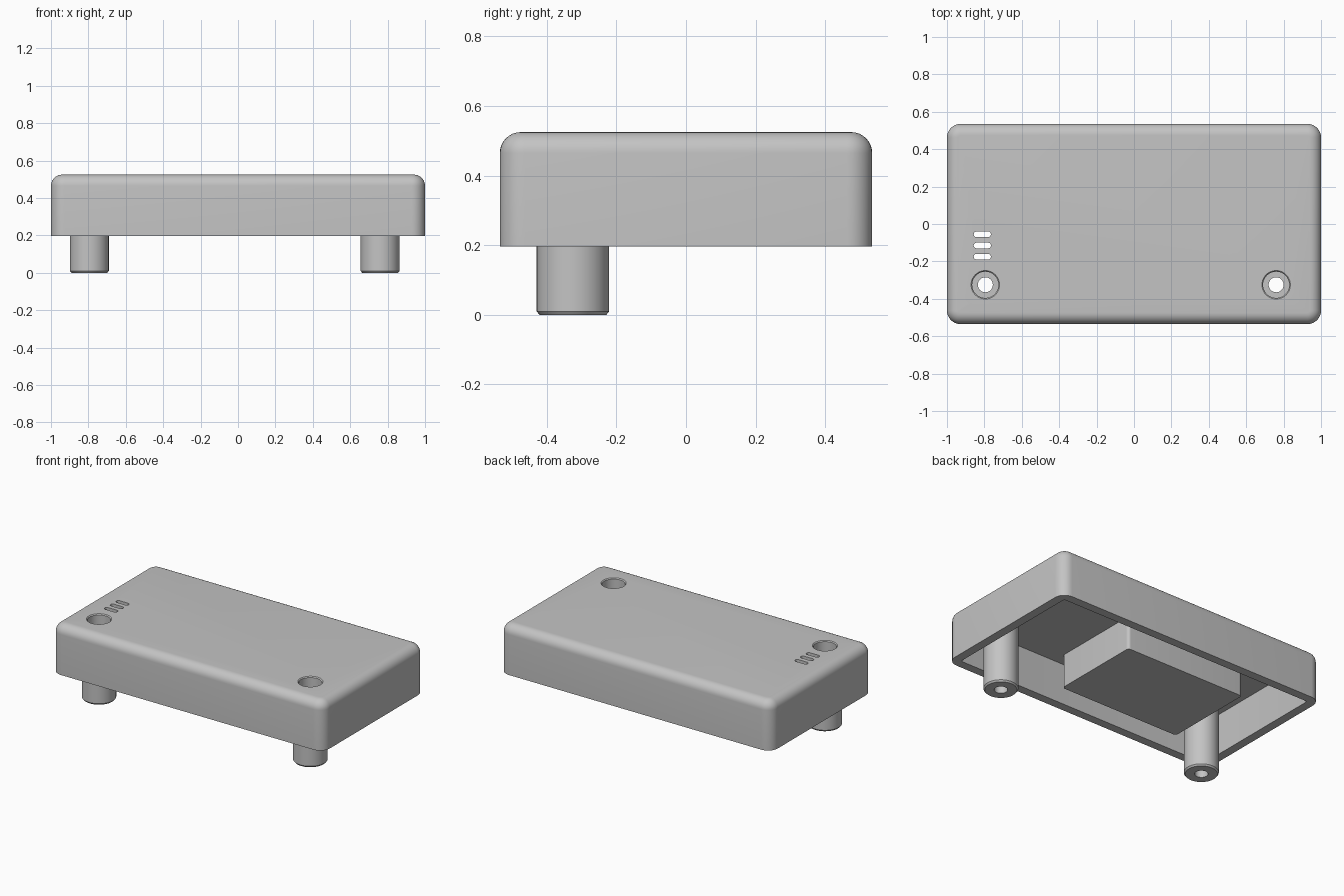
import bpy, bmesh, math
from mathutils import Vector

if "Cube" in bpy.data.objects:
    bpy.data.objects.remove(bpy.data.objects["Cube"])

TOP, RIM, CEILING, WALL = 0.525, 0.197, 0.468, 0.058
POSTS = {"left": (0.76, -0.325), "right": (-0.795, -0.325)}

grey = bpy.data.materials.new("plain grey")
grey.use_nodes = True
grey.diffuse_color = (0.55, 0.55, 0.55, 1)
grey.node_tree.nodes["Principled BSDF"].inputs["Base Color"].default_value = grey.diffuse_color


def finish(name, bm):
    bmesh.ops.recalc_face_normals(bm, faces=bm.faces)
    mesh = bpy.data.meshes.new(name)
    bm.to_mesh(mesh)
    bm.free()
    ob = bpy.data.objects.new(name, mesh)
    bpy.context.collection.objects.link(ob)
    mesh.materials.append(grey)
    return ob


def box(name, lo, hi, radius=0, top_radius=0, segments=8):
    """Box with rounded upright edges and, if asked, a rounded top rim."""
    lo, hi = Vector(lo), Vector(hi)
    bm = bmesh.new()
    bmesh.ops.create_cube(bm, size=1)
    for v in bm.verts:
        v.co = Vector(c * s + m for c, s, m in zip(v.co, hi - lo, (lo + hi) / 2))
    if radius:
        upright = [e for e in bm.edges if abs(e.verts[0].co.z - e.verts[1].co.z) > 1e-4]
        bmesh.ops.bevel(bm, geom=upright, offset=radius, segments=segments,
                        profile=0.5, affect='EDGES')
    if top_radius:
        rim = [e for e in bm.edges if all(v.co.z > hi.z - 1e-4 for v in e.verts)]
        bmesh.ops.bevel(bm, geom=rim, offset=top_radius, segments=segments,
                        profile=0.5, affect='EDGES')
    return finish(name, bm)


def lathe(name, profile, centre, closed=False):
    """Revolve (radius, height) points about an upright axis."""
    bm = bmesh.new()
    verts = [bm.verts.new((r, 0, z)) for r, z in profile]
    pairs = list(zip(verts, verts[1:]))
    if closed:
        pairs.append((verts[-1], verts[0]))
    edges = [bm.edges.new(p) for p in pairs]
    bmesh.ops.spin(bm, geom=verts + edges, cent=(0, 0, 0), axis=(0, 0, 1),
                   angle=math.tau, steps=48, use_duplicate=False)
    bmesh.ops.remove_doubles(bm, verts=bm.verts, dist=1e-4)
    bmesh.ops.translate(bm, verts=bm.verts, vec=(*centre, 0))
    return finish(name, bm)


def cut(target, cutter):
    mod = target.modifiers.new("cut", 'BOOLEAN')
    mod.operation, mod.solver, mod.object = 'DIFFERENCE', 'EXACT', cutter
    bpy.context.view_layer.objects.active = target
    bpy.ops.object.modifier_apply(modifier=mod.name)
    bpy.data.objects.remove(cutter)


# Hollow housing, open underneath
housing = box("housing", (-1, -0.535, RIM), (1, 0.535, TOP), 0.072, 0.06)
cut(housing, box("cavity", (WALL - 1, WALL - 0.535, 0), (1 - WALL, 0.535 - WALL, CEILING), 0.015))

# Screw wells with a softened mouth
for centre in POSTS.values():
    cut(housing, lathe("well", [(0, 0.4), (0.07, 0.4), (0.07, TOP - 0.006),
                                (0.076, TOP), (0.076, 0.6), (0, 0.6)], centre))

# Three slots with round ends
for y in (-0.055, -0.115, -0.175):
    cut(housing, box("slot", (-0.857, y - 0.015, 0.4), (-0.765, y + 0.015, 0.6), 0.0149))

# Hollow screw posts with a chamfered foot
posts = [lathe(side + "_screw_post",
               [(0.07, CEILING), (0.104, CEILING), (0.104, 0.01), (0.096, 0),
                (0.04, 0), (0.04, 0.06), (0.07, 0.06)], centre, closed=True)
         for side, centre in POSTS.items()]

# Block hanging from the ceiling
block = box("inner_block", (-0.66, -0.40, 0.248), (0.22, 0.21, CEILING), 0.02)

for ob in [housing, block] + posts:
    bpy.ops.object.select_all(action='DESELECT')
    ob.select_set(True)
    bpy.context.view_layer.objects.active = ob
    bpy.ops.object.shade_smooth_by_angle(angle=math.radians(30))
